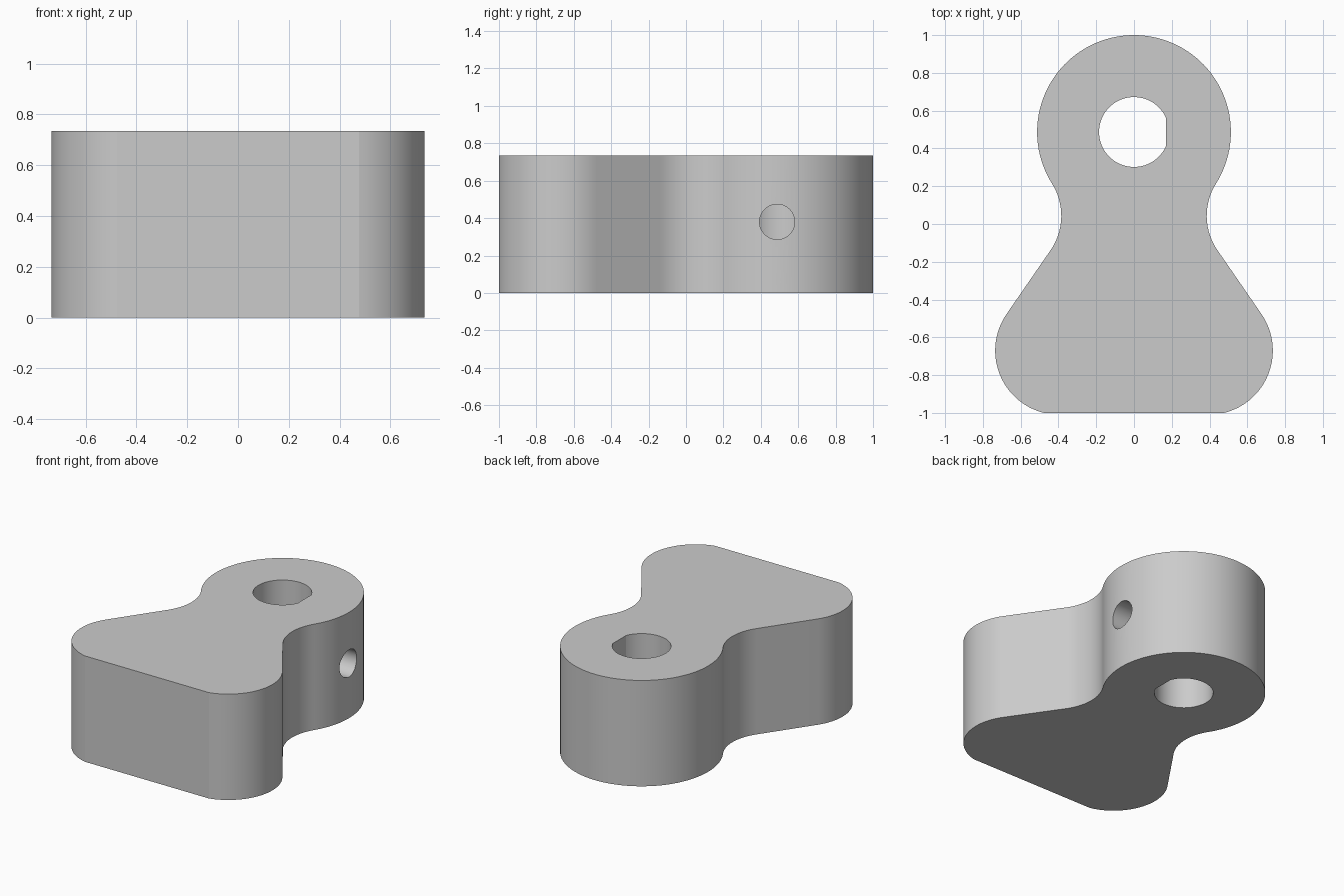
import bpy, bmesh
from math import sin, cos, acos, atan2, asin, sqrt, pi, radians
from mathutils import Vector, Matrix

cube = bpy.data.objects.get("Cube")
if cube:
    bpy.data.objects.remove(cube, do_unlink=True)

HEIGHT = 0.735
HEAD = Vector((0, 0.487))
HEAD_R, WAIST_R, FOOT_R = 0.513, 0.32, 0.34
WAIST_X = 0.385
FOOT = Vector((0.395, -0.67))
BORE_R, BORE_FLAT = 0.185, 0.17
SCREW_R, SCREW_Z = 0.094, 0.38


def arc(center, radius, start, end, steps):
    return [center + radius * Vector((cos(a), sin(a)))
            for a in (start + (end - start) * i / steps for i in range(steps + 1))]


def prism(name, outline, z0, z1):
    bm = bmesh.new()
    face = bm.faces.new([bm.verts.new((p.x, p.y, z0)) for p in outline])
    top = bmesh.ops.extrude_face_region(bm, geom=[face])["geom"]
    verts = [v for v in top if isinstance(v, bmesh.types.BMVert)]
    bmesh.ops.translate(bm, verts=verts, vec=(0, 0, z1 - z0))
    bmesh.ops.recalc_face_normals(bm, faces=bm.faces)
    return add_object(name, bm)


def add_object(name, bm):
    mesh = bpy.data.meshes.new(name)
    bm.to_mesh(mesh)
    bm.free()
    obj = bpy.data.objects.new(name, mesh)
    bpy.context.collection.objects.link(obj)
    return obj


def cut(target, cutter):
    cutter.hide_render = True
    mod = target.modifiers.new(cutter.name, 'BOOLEAN')
    mod.operation, mod.solver, mod.object = 'DIFFERENCE', 'EXACT', cutter
    bpy.context.view_layer.objects.active = target
    bpy.ops.object.modifier_apply(modifier=mod.name)
    bpy.data.objects.remove(cutter, do_unlink=True)


# Waist fillet touching the round head, and its straight tangent to the foot
waist_cx = WAIST_X + WAIST_R
reach = HEAD_R + WAIST_R
waist = Vector((waist_cx, HEAD.y - sqrt(reach ** 2 - waist_cx ** 2)))
head_end = atan2(waist.y - HEAD.y, waist.x)
span = FOOT - waist
flank = atan2(span.y, span.x) + acos(-(WAIST_R + FOOT_R) / span.length)
foot_end = -pi - asin((-1 - FOOT.y) / FOOT_R)
foot_end = -pi - foot_end

# Right half of the outline from the head's crown to the flat base, then mirrored
half = arc(HEAD, HEAD_R, pi / 2, head_end, 40)
half += arc(waist, WAIST_R, head_end + pi, flank + pi, 20)[1:]
half += arc(FOOT, FOOT_R, flank, foot_end, 32)
outline = half + [Vector((-p.x, p.y)) for p in reversed(half[1:])]
body = prism("lever_body", outline, 0, HEIGHT)

# D-shaped shaft bore
flat = acos(BORE_FLAT / BORE_R)
cut(body, prism("bore_cutter", arc(HEAD, BORE_R, flat, 2 * pi - flat, 64),
                -0.1, HEIGHT + 0.1))

# Set screw hole from the side into the bore
bm = bmesh.new()
bmesh.ops.create_cone(bm, cap_ends=True, segments=48, radius1=SCREW_R, radius2=SCREW_R,
                      depth=0.6, matrix=Matrix.Translation((0.4, HEAD.y, SCREW_Z))
                      @ Matrix.Rotation(pi / 2, 4, 'Y'))
cut(body, add_object("screw_hole_cutter", bm))

# Plain grey finish
grey = bpy.data.materials.new("light_grey")
grey.use_nodes = True
color = (0.6, 0.6, 0.6, 1)
grey.diffuse_color = color
grey.node_tree.nodes["Principled BSDF"].inputs["Base Color"].default_value = color
body.data.materials.clear()
body.data.materials.append(grey)

bpy.ops.object.select_all(action='DESELECT')
body.select_set(True)
bpy.context.view_layer.objects.active = body
bpy.ops.object.shade_smooth_by_angle(angle=radians(12))
